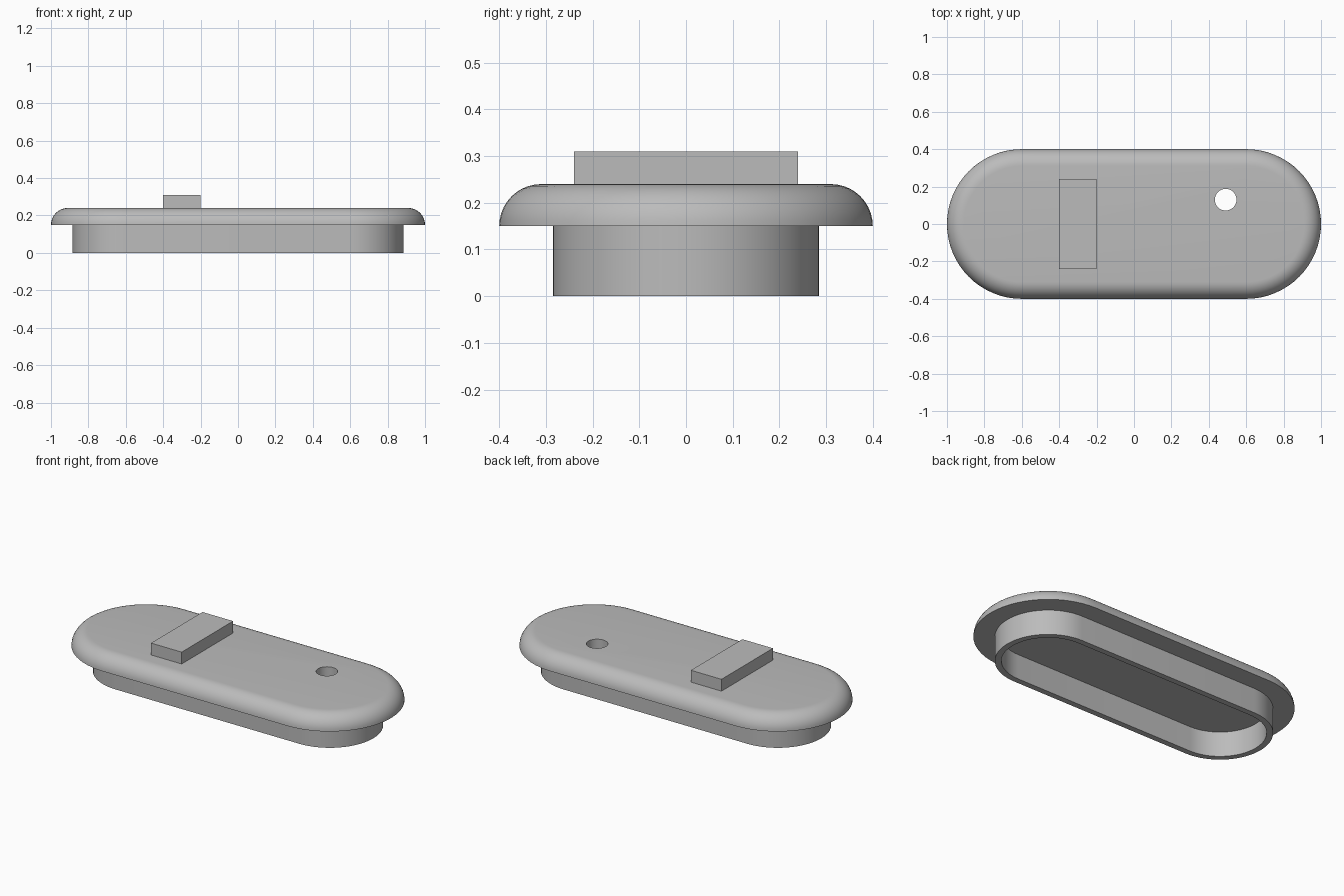
import bpy, bmesh
from math import sin, cos, pi

if "Cube" in bpy.data.objects:
    bpy.data.objects.remove(bpy.data.objects["Cube"])

HALF_STRAIGHT = 0.6
SEGMENTS = 32

grey = bpy.data.materials.new("plain grey")
grey.use_nodes = True
colour = (0.5, 0.5, 0.5, 1)
grey.diffuse_color = colour
grey.node_tree.nodes["Principled BSDF"].inputs["Base Color"].default_value = colour


def finish(bm, name):
    bmesh.ops.recalc_face_normals(bm, faces=bm.faces)
    mesh = bpy.data.meshes.new(name)
    bm.to_mesh(mesh)
    bm.free()
    mesh.materials.append(grey)
    obj = bpy.data.objects.new(name, mesh)
    bpy.context.collection.objects.link(obj)
    return obj


def smooth(obj):
    bpy.ops.object.select_all(action='DESELECT')
    obj.select_set(True)
    bpy.context.view_layer.objects.active = obj
    bpy.ops.object.shade_smooth_by_angle(angle=pi / 6)


def stadium(bm, radius, z):
    """Ring of vertices: two half circles joined by straight sides."""
    ring = []
    for side in (1, -1):
        for i in range(SEGMENTS + 1):
            a = -pi / 2 + pi * i / SEGMENTS
            ring.append(bm.verts.new((side * (HALF_STRAIGHT + radius * cos(a)),
                                      side * radius * sin(a), z)))
    return ring


def loft(name, profile, closed):
    """Join stadium rings along a (radius, z) profile; cap ends or close the loop."""
    bm = bmesh.new()
    rings = [stadium(bm, r, z) for r, z in profile]
    pairs = list(zip(rings, rings[1:]))
    if closed:
        pairs.append((rings[-1], rings[0]))
    else:
        bm.faces.new(rings[0])
        bm.faces.new(rings[-1])
    for lower, upper in pairs:
        for i in range(len(lower)):
            j = (i + 1) % len(lower)
            bm.faces.new((lower[i], lower[j], upper[j], upper[i]))
    return finish(bm, name)


# Lid plate with a quarter-round upper edge
EDGE = 0.09
steps = 10
lid = loft("lid", [(0.4 - EDGE + EDGE * cos(pi / 2 * i / steps),
                    0.15 + EDGE * sin(pi / 2 * i / steps))
                   for i in range(steps + 1)], closed=False)

# Round hole drilled through the lid
bm = bmesh.new()
bmesh.ops.create_cone(bm, cap_ends=True, segments=32, radius1=0.058,
                      radius2=0.058, depth=0.4)
bmesh.ops.translate(bm, verts=bm.verts, vec=(0.49, 0.13, 0.2))
cutter = finish(bm, "hole_cutter")
cutter.hide_render = True
drill = lid.modifiers.new("hole", 'BOOLEAN')
drill.operation = 'DIFFERENCE'
drill.solver = 'EXACT'
drill.object = cutter
bpy.context.view_layer.objects.active = lid
bpy.ops.object.modifier_apply(modifier=drill.name)
bpy.data.objects.remove(cutter)
smooth(lid)

# Hollow skirt under the lid
skirt = loft("skirt", [(0.25, 0.15), (0.25, 0), (0.285, 0), (0.285, 0.15)], closed=True)
smooth(skirt)

# Raised block on top
bm = bmesh.new()
bmesh.ops.create_cube(bm, size=1)
bmesh.ops.scale(bm, verts=bm.verts, vec=(0.2, 0.48, 0.08))
bmesh.ops.translate(bm, verts=bm.verts, vec=(-0.3, 0, 0.27))
finish(bm, "raised_block")
